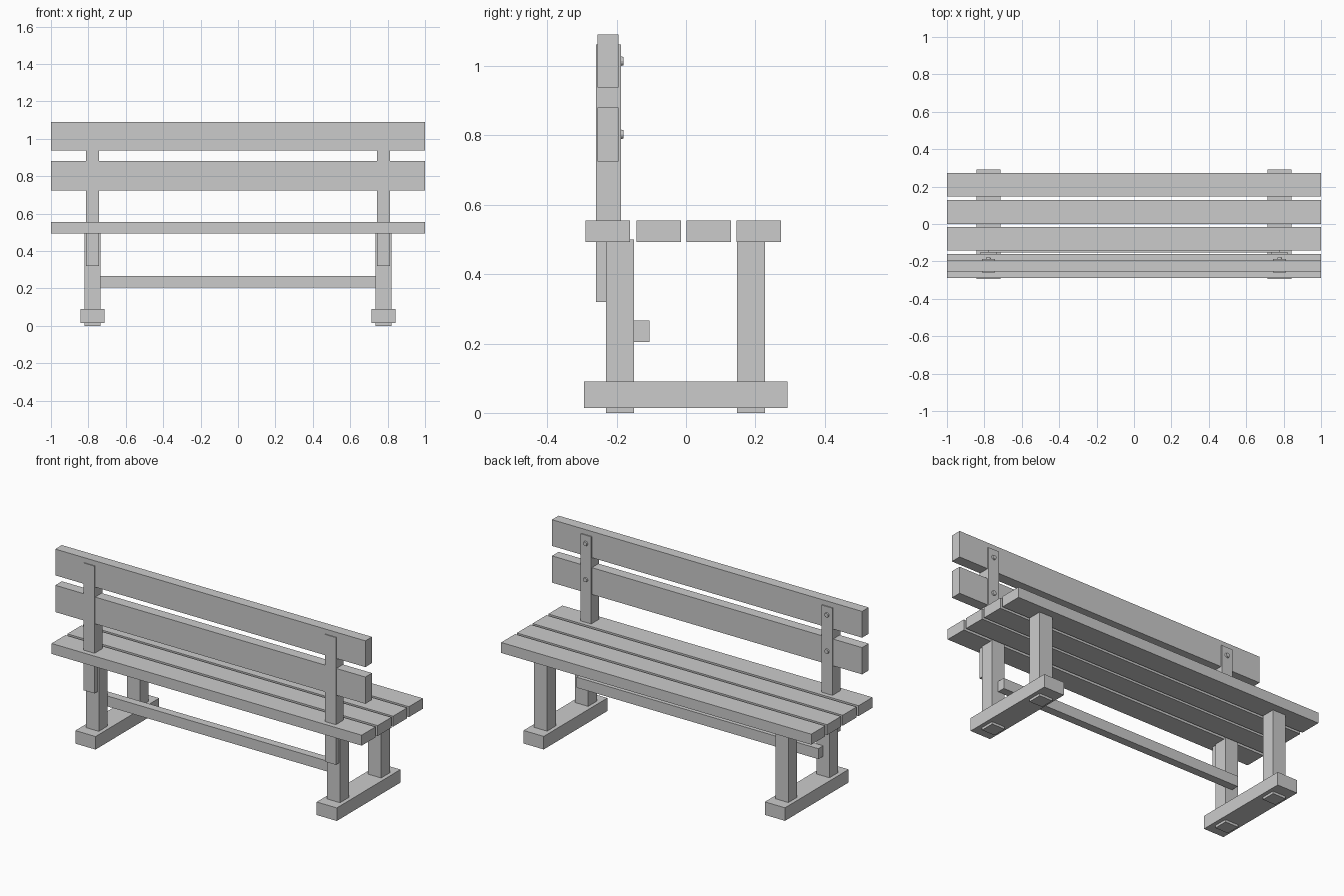
import bpy
import bmesh
from mathutils import Matrix

if "Cube" in bpy.data.objects:
    bpy.data.objects.remove(bpy.data.objects["Cube"])


def box(name, x, y, z):
    """Box from (min, max) ranges on each axis."""
    bm = bmesh.new()
    bmesh.ops.create_cube(bm, size=1)
    for v in bm.verts:
        v.co = [(r[0] + r[1]) / 2 + c * (r[1] - r[0]) for c, r in zip(v.co, (x, y, z))]
    return finish(name, bm)


def finish(name, bm):
    me = bpy.data.meshes.new(name)
    bm.to_mesh(me)
    bm.free()
    ob = bpy.data.objects.new(name, me)
    bpy.context.collection.objects.link(ob)
    return ob


def span(c, w):
    return (c - w / 2, c + w / 2)


def bolt(name, x, y, z):
    """Low domed bolt head facing +y."""
    bm = bmesh.new()
    bmesh.ops.create_cone(bm, cap_ends=True, segments=12, radius1=0.015,
                          radius2=0.012, depth=0.014)
    bmesh.ops.transform(bm, matrix=Matrix.Translation((x, y, z)) @ Matrix.Rotation(-1.5707963, 4, 'X'),
                        verts=bm.verts)
    return finish(name, bm)


# Seat planks
for i, y0 in enumerate((-0.289, -0.143, 0.001, 0.146)):
    box(f"seat_plank_{i + 1}", (-1, 1), (y0, y0 + 0.128), (0.493, 0.554))

# Backrest planks
box("lower_back_plank", (-1, 1), (-0.255, -0.194), (0.724, 0.88))
box("upper_back_plank", (-1, 1), (-0.255, -0.194), (0.938, 1.091))

# Stretcher between the legs
box("stretcher", (-0.78, 0.78), (-0.152, -0.105), (0.205, 0.266))

# End frames: foot, two legs, back post and bolts on each side
for side, s in (("left", -1), ("right", 1)):
    x = s * 0.778
    box(f"{side}_foot", span(x, 0.13), (-0.294, 0.292), (0.014, 0.09))
    box(f"{side}_front_leg", span(x, 0.084), (-0.231, -0.15), (0, 0.5))
    box(f"{side}_rear_leg", span(x, 0.084), (0.147, 0.228), (0, 0.5))
    box(f"{side}_back_post", span(x, 0.07), (-0.26, -0.188), (0.32, 1.062))
    for n, z in (("lower", 0.803), ("upper", 1.014)):
        bolt(f"{side}_{n}_bolt", x, -0.187, z)
